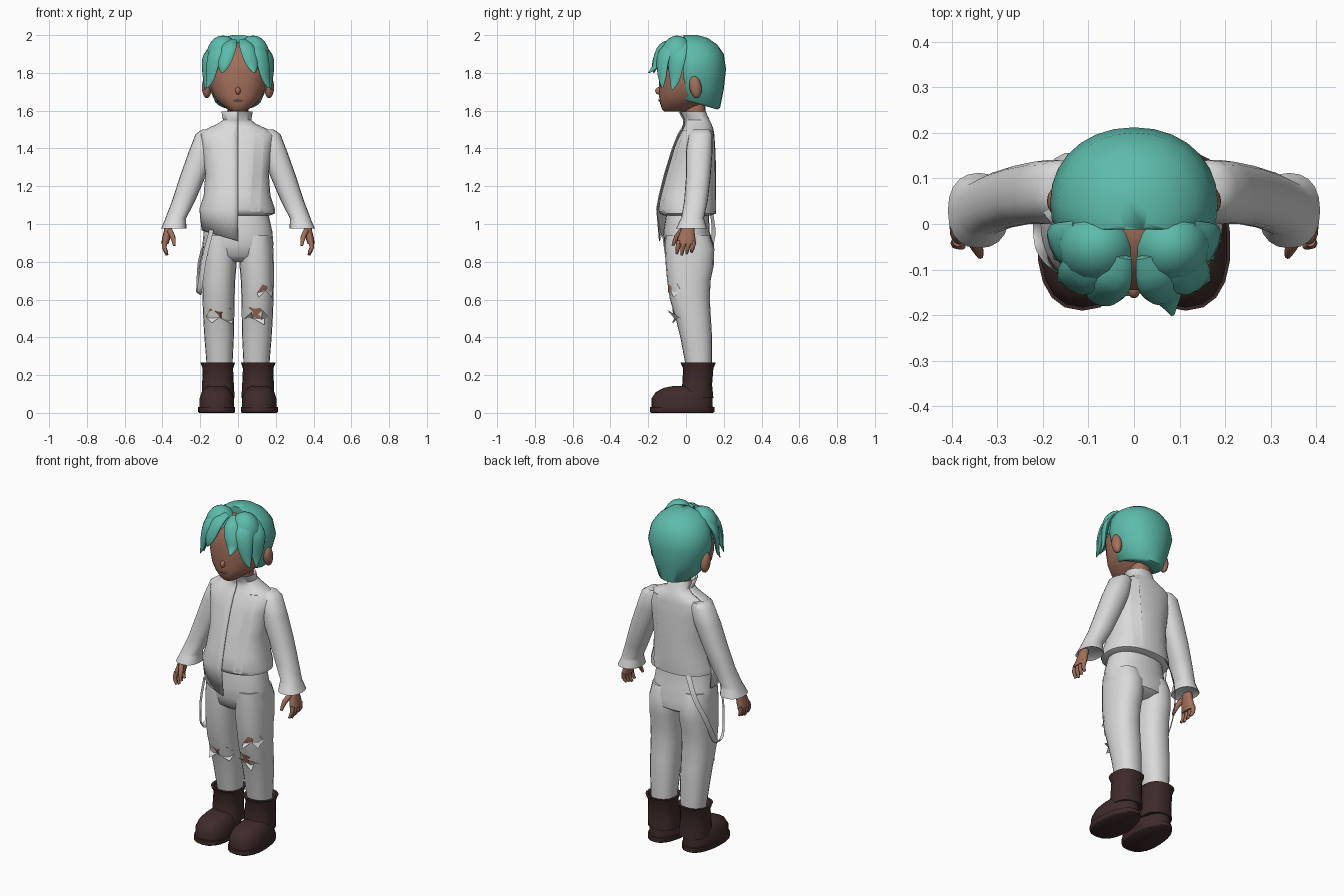
import bpy, bmesh
from math import cos, sin, pi, radians, copysign
from mathutils import Vector, Matrix
from mathutils.bvhtree import BVHTree

cube = bpy.data.objects.get("Cube")
if cube:
    bpy.data.objects.remove(cube)


def material(name, *rgb):
    m = bpy.data.materials.new(name)
    m.use_nodes = True
    m.diffuse_color = (*rgb, 1)
    m.node_tree.nodes["Principled BSDF"].inputs["Base Color"].default_value = (*rgb, 1)
    return m


WHITE = material("off_white_cloth", .7, .7, .7)
SKIN = material("brown_skin", .36, .16, .105)
TEAL = material("teal_hair", .11, .5, .41)
LEATHER = material("dark_brown_leather", .05, .024, .024)
LIPS = material("dark_lips", .12, .07, .06)


def finish(name, bm, mat, recalc=True, angle=50):
    """Turn a bmesh into a smooth shaded object and return its search tree."""
    if recalc:
        bmesh.ops.recalc_face_normals(bm, faces=bm.faces)
    tree = BVHTree.FromBMesh(bm)
    mesh = bpy.data.meshes.new(name)
    bm.to_mesh(mesh)
    bm.free()
    mesh.materials.append(mat)
    ob = bpy.data.objects.new(name, mesh)
    bpy.context.collection.objects.link(ob)
    bpy.ops.object.select_all(action='DESELECT')
    ob.select_set(True)
    bpy.context.view_layer.objects.active = ob
    bpy.ops.object.shade_smooth_by_angle(angle=radians(angle))
    return tree


def skin_rings(bm, rings, closed=True):
    """Bridge lists of points; closed rings also get end caps."""
    rows = [[bm.verts.new(p) for p in ring] for ring in rings]
    n = len(rows[0])
    for a, b in zip(rows, rows[1:]):
        for i in range(n if closed else n - 1):
            j = (i + 1) % n
            bm.faces.new((a[i], a[j], b[j], b[i]))
    if closed:
        bm.faces.new(rows[0])
        bm.faces.new(rows[-1])


def loft(name, rings, mat, side=1, n=20, power=2.3, arc=None, tweak=None):
    """Each ring is (z, x min, x max, y min, y max) of a rounded outline."""
    bm = bmesh.new()
    start, end = arc or (0, 360)
    result = []
    for z, x0, x1, y0, y1 in rings:
        row = []
        for i in range(n):
            t = radians(start + (end - start) * i / (n - 1 if arc else n))
            c, s = (copysign(abs(v) ** (2 / power), v) for v in (cos(t), sin(t)))
            p = Vector(((x0 + x1 + (x1 - x0) * c) / 2, (y0 + y1 + (y1 - y0) * s) / 2, z))
            if tweak:
                tweak(p)
            p.x *= side
            row.append(p)
        result.append(row)
    skin_rings(bm, result, not arc)
    return finish(name, bm, mat)


def even(rings):
    """Expand (z, half width, y min, y max) into full rings."""
    return [(z, -w, w, y0, y1) for z, w, y0, y1 in rings]


def tube(name, path, mat, side=1, flat=1.0, centre=(0, .03, 1.8), n=10, steps=3):
    """Sweep a flattened outline along a smooth path of (x, y, z, radius)."""
    pts = [Vector(p) for p in path]
    pts = [pts[0]] + pts + [pts[-1]]
    line = []
    for a, b, c, d in zip(pts, pts[1:], pts[2:], pts[3:]):
        for k in range(steps):
            t = k / steps
            line.append((2 * b + (c - a) * t + (2 * a - 5 * b + 4 * c - d) * t * t
                         + (3 * b - a - 3 * c + d) * t ** 3) / 2)
    line.append(pts[-1])
    rings = []
    for i, p in enumerate(line):
        o = p.to_3d()
        along = (line[min(i + 1, len(line) - 1)] - line[max(i - 1, 0)]).to_3d().normalized()
        out = o - Vector(centre)
        out = (out - along * out.dot(along)).normalized()
        wide = along.cross(out)
        rings.append([o + (wide * cos(a) + out * sin(a) * flat) * p.w
                      for a in (2 * pi * k / n for k in range(n))])
    for v in (v for ring in rings for v in ring):
        v.x *= side
    bm = bmesh.new()
    skin_rings(bm, rings)
    return finish(name, bm, mat)


def ball(name, place, size, mat, side=1, tilt=0):
    bm = bmesh.new()
    bmesh.ops.create_uvsphere(bm, u_segments=16, v_segments=12, radius=1)
    turn = Matrix.Rotation(tilt, 4, 'X')
    bm.transform(Matrix.Translation(place) @ turn @ Matrix.Diagonal((*size, 1)))
    bm.transform(Matrix.Diagonal((side, 1, 1, 1)))
    return finish(name, bm, mat)


def project(tree, x, z, lift, facing=-1):
    """Point just off a surface, seen from the front or the back."""
    hit = tree.ray_cast(Vector((x, facing, z)), Vector((0, -facing, 0)))[0]
    if hit is None:
        hit = tree.find_nearest(Vector((x, .06, z)))[0]
    return hit + Vector((0, facing * lift, 0))


def patch(name, tree, mat, outline, lift=.004, tip=0):
    """Thin plate following a surface; the last corner may stick out."""
    bm = bmesh.new()
    corners = [bm.verts.new(project(tree, x, z, lift)) for x, z in outline]
    corners[-1].co.y -= tip
    if tip:
        bm.faces.new(corners)
    else:
        x, z = (sum(v) / len(outline) for v in zip(*outline))
        mid = bm.verts.new(project(tree, x, z, lift + .003))
        for a, b in zip(corners, corners[1:] + corners[:1]):
            bm.faces.new((a, b, mid))
    bm.normal_update()
    bmesh.ops.reverse_faces(bm, faces=[f for f in bm.faces if f.normal.y > 0])
    finish(name, bm, mat, recalc=False)


# Head, neck, nose and mouth
head = loft("head", even([
    (1.595, .035, -.115, .0), (1.61, .06, -.128, .04), (1.64, .1, -.138, .1),
    (1.68, .132, -.143, .14), (1.74, .152, -.142, .16), (1.82, .158, -.145, .17),
    (1.89, .14, -.125, .15), (1.94, .09, -.08, .11), (1.96, .03, -.03, .05)]), SKIN, n=24)
loft("neck", even([(1.5, .055, .01, .11), (1.65, .055, -.01, .1)]), SKIN)
ball("nose", (0, -.143, 1.705), (.014, .02, .02), SKIN, tilt=-.4)
patch("mouth", head, LIPS, [(-.03, 1.655), (0, 1.664), (.03, 1.655), (.018, 1.645), (-.018, 1.645)])

# Back hair, cut flat behind the face


def cut_front(p):
    p.z += (.1 - p.y) * .3 * max(0, 1.75 - p.z) / .13
    p.y = max(p.y, -.012)


loft("back_hair", even([
    (1.625, .11, -.1, .165), (1.635, .122, -.11, .18), (1.72, .155, -.12, .2), (1.82, .184, -.12, .212),
    (1.9, .168, -.12, .2), (1.95, .135, -.1, .165), (1.985, .085, -.07, .115),
    (2, .03, -.02, .06)]), TEAL, n=28, power=2.1, tweak=cut_front)

for s, label in ((1, "left_"), (-1, "right_")):
    # Ears, crown lobes and hanging locks
    ball(label + "ear", (.165, .05, 1.725), (.026, .032, .06), SKIN, s, .15)
    ball(label + "crown_hair", (.079, -.047, 1.89), (.088, .085, .108), TEAL, s)
    reach = -.2 if s > 0 else -.17
    tube(label + "fringe_lock", [
        (.028, -.07, 1.97, .025), (.045, -.125, 1.94, .04), (.066, -.15, 1.88, .042),
        (.078, -.165, 1.83, .028), (.085, reach, 1.8, .004)], TEAL, s, .45)
    tube(label + "cheek_lock", [
        (.09, -.07, 1.96, .03), (.115, -.11, 1.91, .05), (.135, -.125, 1.84, .042),
        (.147, -.125, 1.77, .028), (.165, -.125, 1.72, .004)], TEAL, s, .42)
    tube(label + "temple_lock", [
        (.12, -.02, 1.95, .03), (.158, -.045, 1.89, .05), (.167, -.055, 1.82, .042),
        (.168, -.06, 1.76, .028), (.175, -.075, 1.71, .004)], TEAL, s, .35)

    # Sleeve with a flared cuff
    loft(label + "sleeve", [
        (1.5, .12, .19, .04, .125), (1.475, .1, .225, .015, .14), (1.38, .12, .262, 0, .14),
        (1.25, .172, .308, 0, .13), (1.12, .228, .35, -.01, .115), (1.03, .275, .385, -.025, .095),
        (1.015, .275, .39, -.035, .1), (.975, .272, .408, -.053, .112),
        (.99, .3, .385, -.03, .085)], WHITE, s)

    # Hand
    loft(label + "palm", [
        (1.02, .345, .385, -.01, .045), (.96, .35, .393, -.03, .045), (.92, .36, .403, -.045, .05),
        (.895, .368, .405, -.045, .048)], SKIN, s, n=12)
    for i, name in enumerate(("index", "middle", "ring", "little")):
        y = -.037 + i * .026
        low = .835 + .008 * abs(i - 1)
        tube(label + name + "_finger", [
            (.386, y, .91, .013), (.39, y - .006, .875, .012), (.375, y - .012, low, .007)],
            SKIN, s, centre=(0, y, .9), n=8, steps=2)
    tube(label + "thumb", [(.362, -.02, .965, .016), (.345, -.05, .93, .014), (.337, -.07, .885, .007)],
         SKIN, s, centre=(0, 0, .93), n=8, steps=2)

    # Boot: sole, foot and open shaft
    def narrow_heel(p):
        p.x = .113 + (p.x - .113) * (.9 - .6 * p.y)

    loft(label + "sole", [(0, .012, .214, -.183, .142), (.005, .006, .22, -.19, .15),
                          (.03, .006, .22, -.19, .15), (.033, .015, .21, -.18, .14)],
         LEATHER, s, tweak=narrow_heel)
    loft(label + "boot_foot", [
        (.025, .012, .213, -.183, .142), (.075, .012, .213, -.183, .14), (.11, .025, .2, -.16, .135),
        (.132, .045, .182, -.12, .13), (.142, .065, .165, -.07, .11)], LEATHER, s, tweak=narrow_heel)
    loft(label + "boot_shaft", [
        (.08, .018, .19, -.03, .145), (.15, .022, .19, -.02, .138), (.235, .026, .187, -.015, .145),
        (.268, .015, .2, -.03, .158), (.268, .028, .187, -.015, .145),
        (.235, .045, .17, 0, .13)], LEATHER, s)

# Trousers
loft("trouser_hips", even([
    (1.08, .155, -.1, .12), (.96, .182, -.12, .125), (.89, .188, -.115, .148),
    (.83, .175, -.1, .145), (.8, .1, -.06, .1)]), WHITE, n=24)
legs = {}
for s, label in ((1, "left_"), (-1, "right_")):
    legs[s] = loft(label + "trouser_leg", [
        (.94, .01, .178, -.11, .125), (.87, .004, .187, -.112, .15), (.78, .008, .19, -.107, .147),
        (.7, .015, .19, -.1, .13), (.6, .018, .188, -.085, .126), (.5, .02, .184, -.055, .132),
        (.4, .022, .178, -.03, .138), (.24, .03, .165, 0, .138)], WHITE, s)

# Torn knees: skin showing through, with loose cloth points
patch("left_thigh_tear", legs[1], SKIN, [(.1, .635), (.13, .68), (.18, .685), (.185, .655), (.15, .65)])
patch("left_knee_tear", legs[1], SKIN, [(.025, .53), (.06, .56), (.12, .555), (.16, .51), (.11, .5), (.06, .51)])
patch("right_knee_tear", legs[-1], SKIN, [(-.17, .51), (-.15, .55), (-.04, .555), (-.025, .52), (-.09, .5)])
for leg, outline in (
        (1, [(.1, .635), (.145, .645), (.11, .61)]), (1, [(.15, .645), (.185, .65), (.18, .61)]),
        (1, [(.03, .495), (.08, .5), (.07, .535)]), (1, [(.12, .49), (.17, .5), (.13, .545)]),
        (1, [(.08, .5), (.14, .5), (.14, .465)]), (-1, [(-.09, .5), (-.02, .52), (-.03, .47)]),
        (-1, [(-.17, .51), (-.1, .505), (-.14, .475)])):
    patch("torn_cloth", legs[leg], WHITE, outline, tip=.03)

# Jacket with a stand collar and a longer right front panel
torso = even([
    (1.595, .078, -.03, .105), (1.55, .07, -.005, .125), (1.53, .095, -.005, .135),
    (1.505, .15, -.015, .145), (1.475, .195, -.035, .15), (1.4, .182, -.065, .155),
    (1.27, .163, -.105, .16), (1.15, .172, -.135, .16), (1.08, .195, -.148, .16),
    (1.055, .195, -.14, .158)])
jacket = loft("jacket", [(1.575, -.06, .06, -.015, .09)] + torso + [(1.045, -.17, .17, -.12, .13)],
              WHITE, n=28)


def slant_hem(p):
    if p.z < 1:
        p.z -= p.x * .3


gap = .007
loft("long_front_panel",
     [(z, a - gap, b + gap, c - gap, d + gap) for z, a, b, c, d in torso[:-1]]
     + [(.91, -.19, .19, -.14, .15)], WHITE, n=14, arc=(170, 270), tweak=slant_hem)
panel = bpy.data.objects["long_front_panel"].modifiers.new("thickness", 'SOLIDIFY')
panel.thickness = .006
panel.offset = 0

# Flat band up the left front, over the shoulder and down the back
rows = []
for facing in (-1, 1):
    part = []
    for k in range(10):
        f = k / 9
        x = .09 + .025 * f
        part.append([project(jacket, x + d, 1.065 + .43 * f, .006, facing) for d in (-.025, .025)])
    rows += part if facing < 0 else part[::-1]
bm = bmesh.new()
skin_rings(bm, rows, closed=False)
finish("shoulder_band", bm, WHITE)

# Loose strap hanging beside the right hip
tube("hanging_strap", [
    (.14, -.12, .97, .015), (.178, -.1, .82, .015), (.2, -.07, .68, .016), (.207, -.03, .635, .016),
    (.212, .03, .66, .015), (.205, .1, .8, .014), (.16, .145, .94, .014), (.11, .135, 1.06, .014)],
    WHITE, -1, .2, centre=(.09, .03, .8), n=8)
